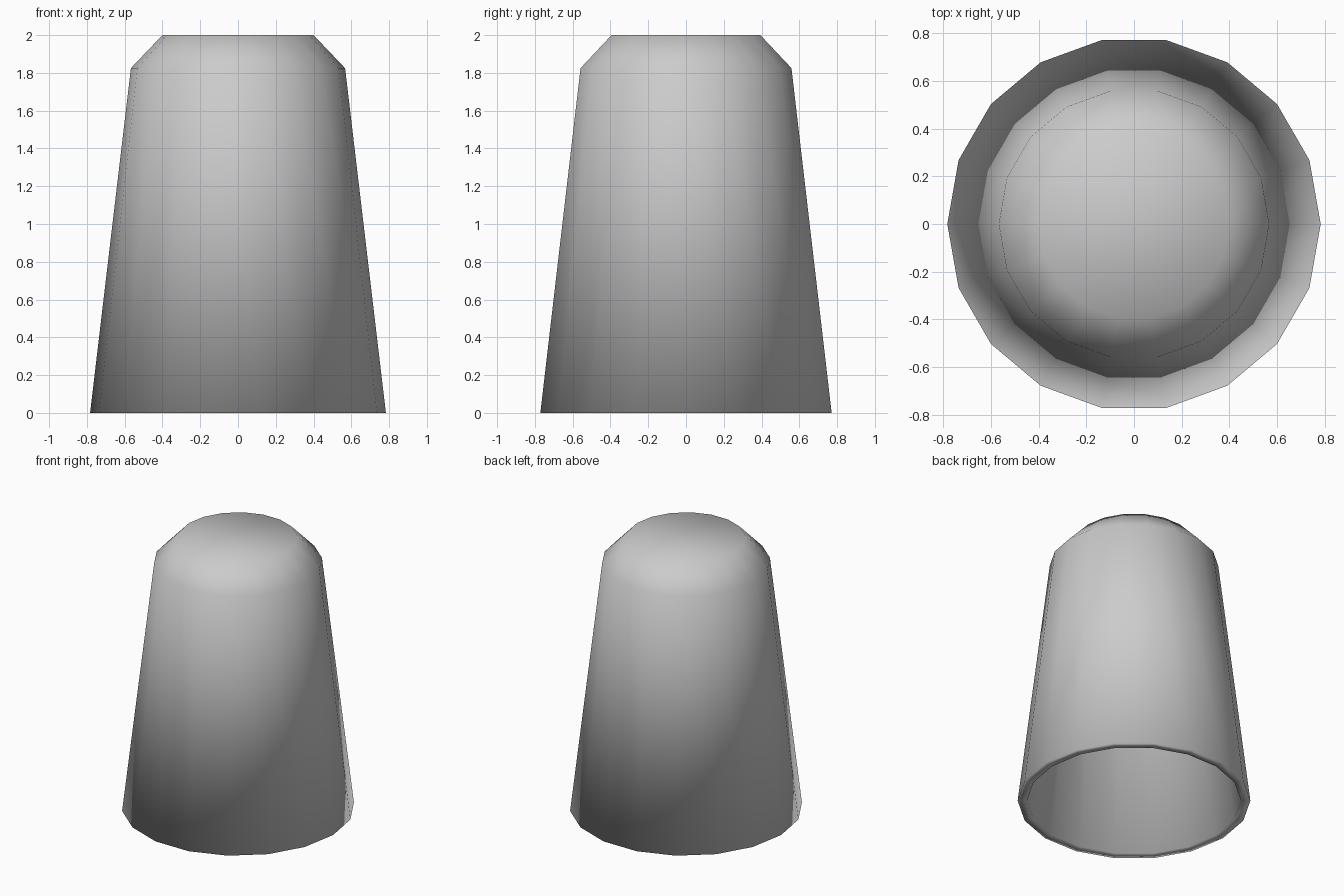
import bpy, bmesh
from math import cos, sin, pi

if "Cube" in bpy.data.objects:
    bpy.data.objects.remove(bpy.data.objects["Cube"])

SIDES = 18
# Profile (radius, height): outer skin from the crown down, then inner skin back up
PROFILE = [(0.40, 2.0), (0.567, 1.825), (0.783, 0.0),
           (0.72, 0.0), (0.507, 1.80), (0.375, 1.94)]

bm = bmesh.new()
rings = [[bm.verts.new((r * cos(2 * pi * i / SIDES), r * sin(2 * pi * i / SIDES), z))
          for i in range(SIDES)] for r, z in PROFILE]

# Tapered walls, chamfer and bottom rim
for a, b in zip(rings, rings[1:]):
    for i in range(SIDES):
        j = (i + 1) % SIDES
        bm.faces.new((a[i], b[i], b[j], a[j]))

# Crown cap and inner ceiling
bm.faces.new(rings[0])
bm.faces.new(rings[-1])
bmesh.ops.recalc_face_normals(bm, faces=bm.faces[:])
for f in bm.faces:
    f.smooth = True

mesh = bpy.data.meshes.new("hollow_tapered_cap")
bm.to_mesh(mesh)
bm.free()
bpy.context.collection.objects.link(bpy.data.objects.new("hollow_tapered_cap", mesh))
